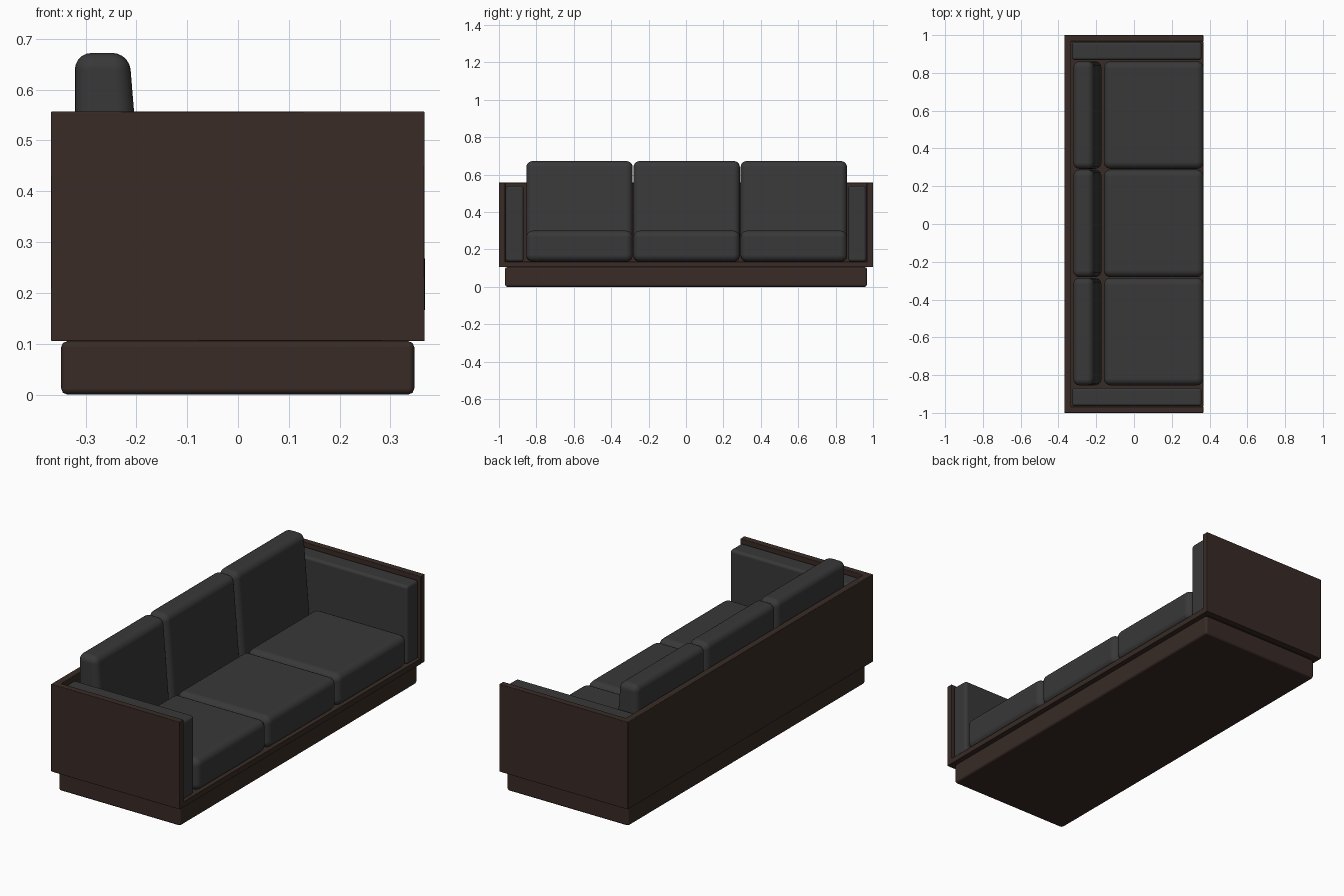
import bpy, bmesh

if "Cube" in bpy.data.objects:
    bpy.data.objects.remove(bpy.data.objects["Cube"])


def material(name, rgb):
    m = bpy.data.materials.new(name)
    m.diffuse_color = (*rgb, 1)
    m.use_nodes = True
    m.node_tree.nodes["Principled BSDF"].inputs["Base Color"].default_value = m.diffuse_color
    return m


wood = material("dark_wood", (0.04, 0.024, 0.019))
fabric = material("charcoal_fabric", (0.04, 0.04, 0.04))


def prism(name, outline, lo, hi, axis, mat, bevel, segments):
    """Extrude a 2D outline along z (outline is x,y) or y (outline is x,z)."""
    def point(a, b, t):
        return (a, b, t) if axis == "z" else (a, t, b)
    bm = bmesh.new()
    bottom = [bm.verts.new(point(a, b, lo)) for a, b in outline]
    top = [bm.verts.new(point(a, b, hi)) for a, b in outline]
    bm.faces.new(bottom)
    bm.faces.new(top)
    n = len(outline)
    for i in range(n):
        j = (i + 1) % n
        bm.faces.new((bottom[i], bottom[j], top[j], top[i]))
    bmesh.ops.recalc_face_normals(bm, faces=bm.faces)
    mesh = bpy.data.meshes.new(name)
    bm.to_mesh(mesh)
    bm.free()
    obj = bpy.data.objects.new(name, mesh)
    bpy.context.collection.objects.link(obj)
    mesh.materials.append(mat)
    mod = obj.modifiers.new("rounding", "BEVEL")
    mod.width = bevel
    mod.segments = segments
    mod.limit_method = "ANGLE"
    mod.harden_normals = True
    for p in mesh.polygons:
        p.use_smooth = True
    return obj


def box(name, x, y, z, mat, bevel, segments=4):
    outline = [(x[0], y[0]), (x[1], y[0]), (x[1], y[1]), (x[0], y[1])]
    return prism(name, outline, z[0], z[1], "z", mat, bevel, segments)


# Recessed plinth
box("plinth", (-0.348, 0.347), (-0.968, 0.968), (0, 0.105), wood, 0.012, 2)

# U-shaped wooden shell: back and two arms
xb, xf, xi, yi = -0.368, 0.367, -0.333, 0.967
prism("shell", [(xf, -1), (xf, -yi), (xi, -yi), (xi, yi),
                (xf, yi), (xf, 1), (xb, 1), (xb, -1)],
      0.105, 0.557, "z", wood, 0.002, 1)
box("seat_deck", (xi, xf), (-yi, yi), (0.105, 0.134), wood, 0.001, 1)

# Arm cushions
for side, name in ((-1, "left"), (1, "right")):
    y = sorted((side * 0.868, side * 0.964))
    box(name + "_arm_cushion", (-0.328, 0.358), y, (0.134, 0.54), fabric, 0.015)

# Seat cushions and tapered back cushions
for i in range(3):
    yc = 0.0035 + (i - 1) * 0.573
    y0, y1 = yc - 0.2845, yc + 0.2845
    box(f"seat_cushion_{i + 1}", (-0.16, 0.368), (y0, y1), (0.134, 0.3), fabric, 0.036, 5)
    prism(f"back_cushion_{i + 1}",
          [(-0.321, 0.134), (-0.17, 0.134), (-0.214, 0.672), (-0.321, 0.672)],
          y0, y1, "y", fabric, 0.033, 5)
